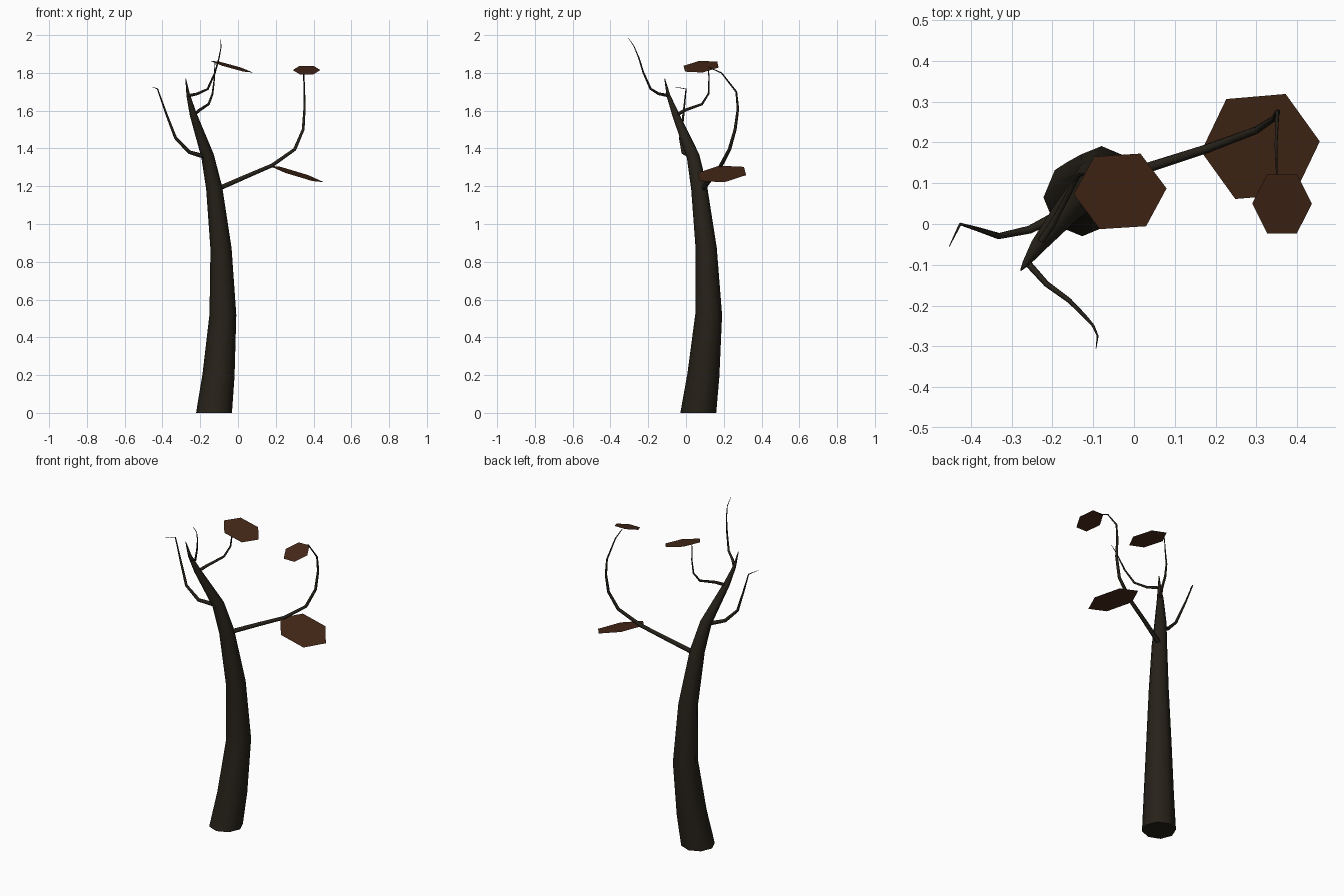
import bpy, bmesh, math
from mathutils import Vector

if "Cube" in bpy.data.objects:
    bpy.data.objects.remove(bpy.data.objects["Cube"])


def material(name, rgb):
    m = bpy.data.materials.new(name)
    m.diffuse_color = (*rgb, 1)
    m.use_nodes = True
    m.node_tree.nodes["Principled BSDF"].inputs["Base Color"].default_value = m.diffuse_color
    return m


BARK = material("bark", (0.02, 0.016, 0.010))
LEAF = material("dry_leaf", (0.06, 0.021, 0.009))


def finish(bm, name, mat, smooth):
    bmesh.ops.recalc_face_normals(bm, faces=bm.faces)
    me = bpy.data.meshes.new(name)
    bm.to_mesh(me)
    bm.free()
    me.materials.append(mat)
    for p in me.polygons:
        p.use_smooth = smooth and len(p.vertices) < 5
    ob = bpy.data.objects.new(name, me)
    bpy.context.collection.objects.link(ob)
    return ob


def tube(name, points, radii, sides, flat_base=False):
    """Tapered tube along a path, with rings carried along without twist."""
    pts = [Vector(p) for p in points]
    bm = bmesh.new()
    rings, u = [], Vector((1, 0, 0))
    for i, p in enumerate(pts):
        t = (pts[min(i + 1, len(pts) - 1)] - pts[max(i - 1, 0)]).normalized()
        if i == 0 and flat_base:
            t = Vector((0, 0, 1))
        u = u - t * u.dot(t)
        if u.length < 0.2:
            u = t.orthogonal()
        u.normalize()
        v = t.cross(u)
        rings.append([bm.verts.new(p + radii[i] * (u * math.cos(a) + v * math.sin(a)))
                      for a in (2 * math.pi * k / sides for k in range(sides))])
    for a, b in zip(rings, rings[1:]):
        for k in range(sides):
            j = (k + 1) % sides
            bm.faces.new((a[k], a[j], b[j], b[k]))
    bm.faces.new(rings[0][::-1])
    bm.faces.new(rings[-1])
    return finish(bm, name, BARK, True)


def taper(r0, r1, n):
    return [r0 + (r1 - r0) * i / (n - 1) for i in range(n)]


def leaf(name, centre, rx, ry, turn, slope_x, slope_y):
    """Flat six-sided leaf lying on a tilted plane."""
    bm = bmesh.new()
    vs = []
    for k in range(6):
        a = math.radians(turn + 60 * k)
        dx, dy = rx * math.cos(a), ry * math.sin(a)
        vs.append(bm.verts.new(Vector(centre) + Vector((dx, dy, slope_x * dx + slope_y * dy))))
    bm.faces.new(vs)
    return finish(bm, name, LEAF, False)


# Trunk: eight-sided, bowed, tapering to a point
tube("trunk",
     [(-.127, .065, 0), (-.103, .092, .2), (-.08, .12, .52), (-.09, .107, .87),
      (-.126, .07, 1.19), (-.161, .037, 1.36), (-.237, -.055, 1.58),
      (-.263, -.093, 1.68), (-.277, -.113, 1.77)],
     [.095, .085, .071, .056, .043, .034, .019, .010, .002], 8, flat_base=True)

# Branches
branches = {
    "right_branch": (.014, .002, 6, [
        (-.12, .085, 1.18), (.04, .14, 1.25), (.18, .185, 1.31), (.30, .23, 1.395),
        (.345, .26, 1.50), (.352, .275, 1.61), (.351, .266, 1.70), (.348, .188, 1.80),
        (.35, .12, 1.83)]),
    "left_branch": (.013, .001, 5, [
        (-.17, .03, 1.355), (-.257, -.015, 1.38), (-.33, -.03, 1.455),
        (-.382, -.013, 1.59), (-.426, 0, 1.715), (-.453, -.055, 1.725)]),
    "back_branch": (.010, .002, 5, [
        (-.237, -.055, 1.575), (-.20, 0, 1.605), (-.155, .085, 1.635),
        (-.135, .12, 1.69), (-.125, .122, 1.77), (-.122, .117, 1.86)]),
    "front_branch": (.009, .001, 5, [
        (-.262, -.095, 1.68), (-.215, -.147, 1.69), (-.16, -.187, 1.715),
        (-.122, -.225, 1.80), (-.10, -.25, 1.88), (-.089, -.275, 1.94),
        (-.093, -.305, 1.985)]),
}
for name, (r0, r1, sides, path) in branches.items():
    tube(name, path, taper(r0, r1, len(path)), sides)

# Leaves
leaf("large_leaf", (.31, .19, 1.265), .146, .142, 5, -.31, .10)
leaf("small_leaf", (.363, .05, 1.815), .073, .084, 0, 0, .31)
leaf("top_leaf", (-.034, .08, 1.833), .114, .103, 4, -.28, .10)
